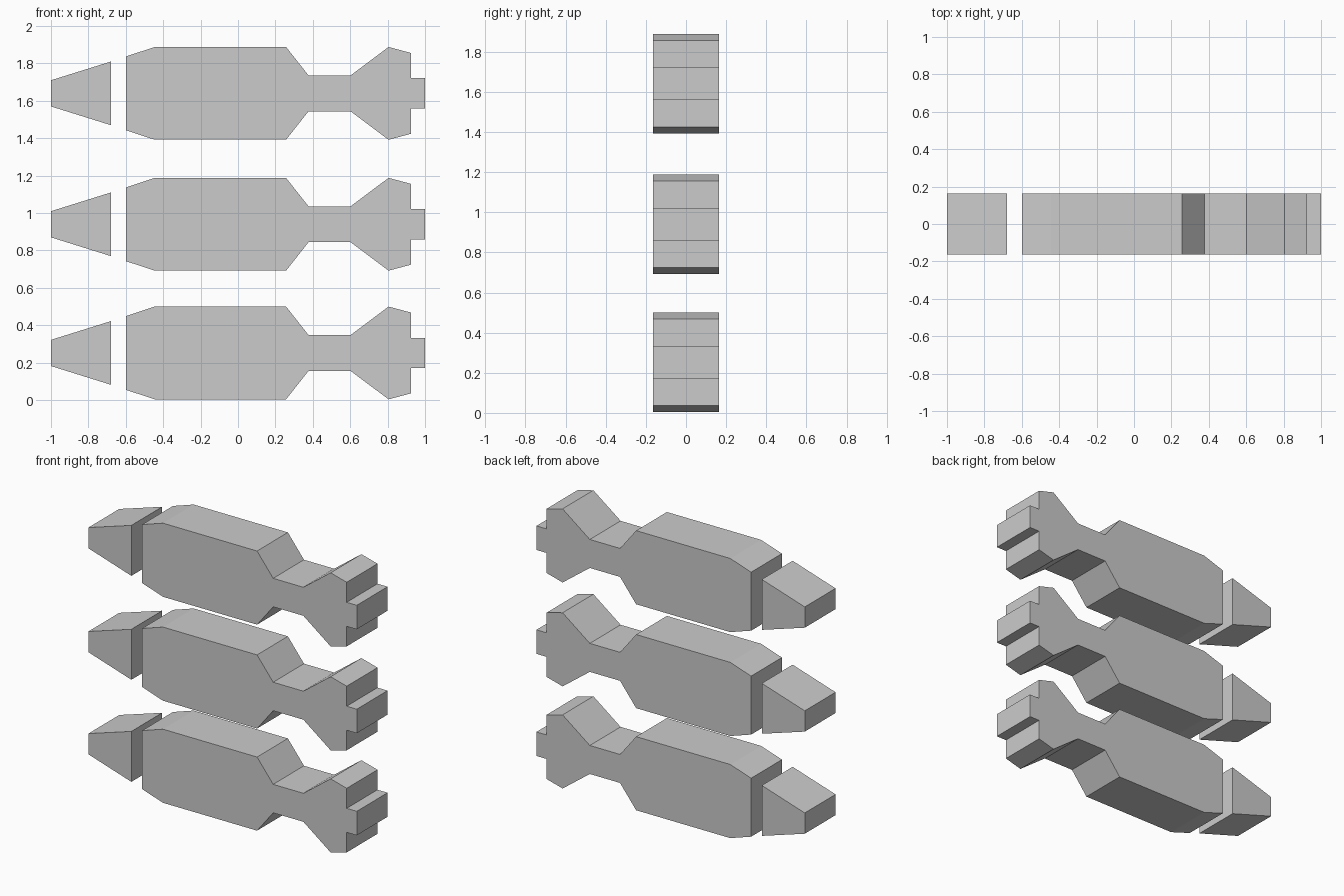
import bpy, bmesh

if "Cube" in bpy.data.objects:
    bpy.data.objects.remove(bpy.data.objects["Cube"])

HALF_DEPTH = 0.164

# Upper half outlines (x, height above the axis); the lower half is mirrored
NOSE = [(-1.0, 0.07), (-0.68, 0.17)]
BODY = [(-0.6, 0.197), (-0.445, 0.248), (0.257, 0.248), (0.377, 0.096),
        (0.602, 0.096), (0.805, 0.248), (0.925, 0.216), (0.925, 0.081), (1.0, 0.081)]


def extrude_profile(name, half, z):
    """Mirror a half outline about the axis and extrude it along y."""
    outline = half + [(x, -h) for x, h in reversed(half)]
    bm = bmesh.new()
    face = bm.faces.new([bm.verts.new((x, -HALF_DEPTH, h)) for x, h in outline])
    ext = bmesh.ops.extrude_face_region(bm, geom=[face])
    verts = [v for v in ext["geom"] if isinstance(v, bmesh.types.BMVert)]
    bmesh.ops.translate(bm, verts=verts, vec=(0, 2 * HALF_DEPTH, 0))
    bmesh.ops.recalc_face_normals(bm, faces=bm.faces)
    mesh = bpy.data.meshes.new(name)
    bm.to_mesh(mesh)
    bm.free()
    obj = bpy.data.objects.new(name, mesh)
    obj.location.z = z
    bpy.context.collection.objects.link(obj)


# Three stacked bombs, each a nose and a finned body
for level, z in zip(("bottom", "middle", "top"), (0.252, 0.94, 1.64)):
    extrude_profile(level + "_nose", NOSE, z)
    extrude_profile(level + "_body", BODY, z)
